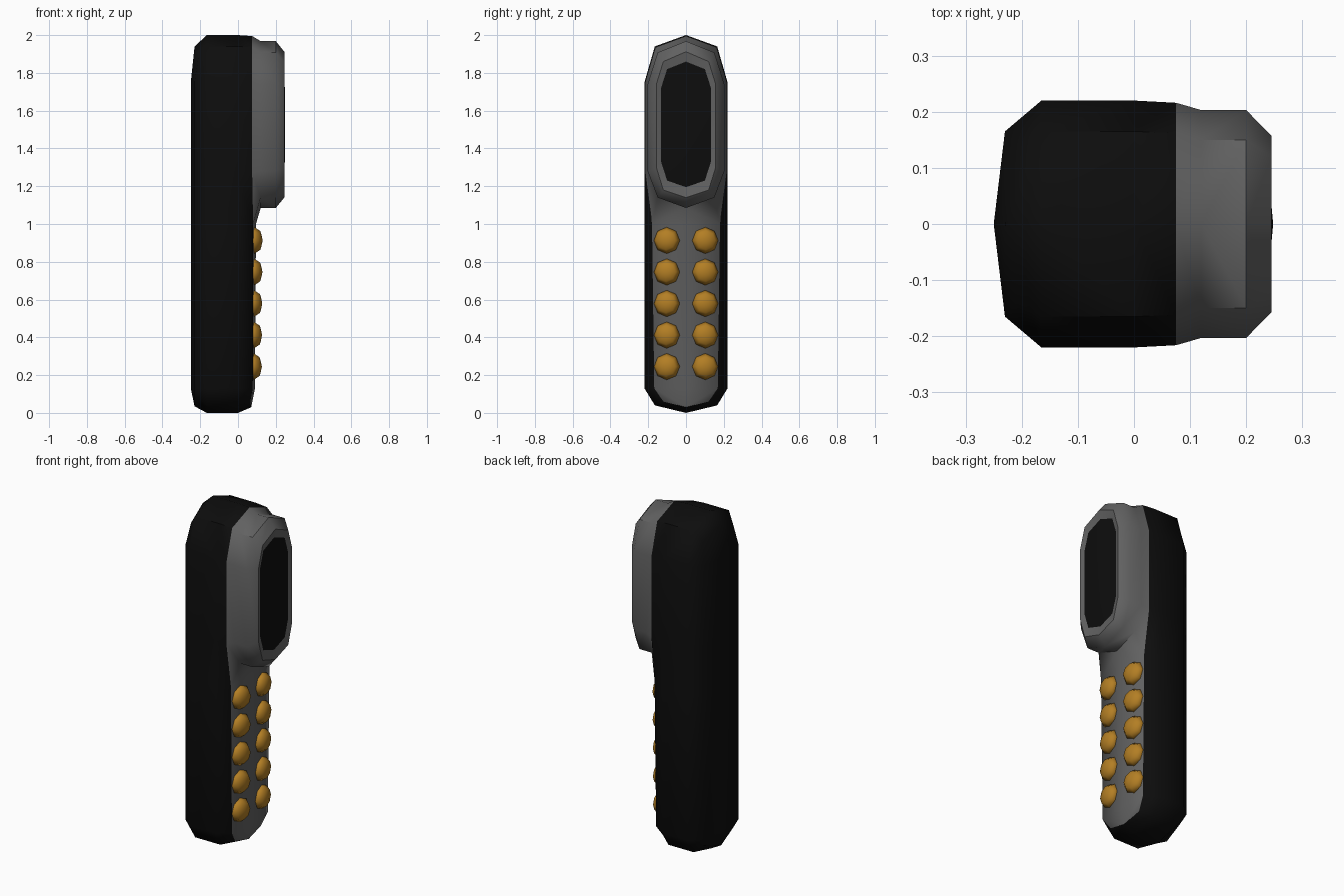
import bpy
import bmesh
from math import radians
from mathutils import Vector

if "Cube" in bpy.data.objects:
    bpy.data.objects.remove(bpy.data.objects["Cube"])


def material(name, rgb):
    m = bpy.data.materials.new(name)
    m.use_nodes = True
    m.diffuse_color = (*rgb, 1)
    m.node_tree.nodes["Principled BSDF"].inputs["Base Color"].default_value = (*rgb, 1)
    return m


black = material("matte black", (0.004, 0.004, 0.004))
grey = material("dark grey", (0.12, 0.12, 0.12))
amber = material("amber", (0.45, 0.21, 0.018))


def ring(bm, x, outline):
    """Half outline of (y, z) points at depth x; x may be one value per point."""
    xs = x if isinstance(x, list) else [x] * len(outline)
    return [bm.verts.new((px, y, z)) for px, (y, z) in zip(xs, outline)]


def bridge(bm, a, b, mat):
    for i in range(len(a) - 1):
        bm.faces.new((a[i], a[i + 1], b[i + 1], b[i])).material_index = mat


def cap(bm, loop, spine, mat):
    """Close a half outline onto its centre line."""
    bm.faces.new((loop[0], loop[1], loop[2], spine[0])).material_index = mat
    bridge(bm, loop[2:-2], spine, mat)
    bm.faces.new((loop[-3], loop[-2], loop[-1], spine[-1])).material_index = mat


def smooth(obj, angle):
    bpy.ops.object.select_all(action="DESELECT")
    obj.select_set(True)
    bpy.context.view_layer.objects.active = obj
    bpy.ops.object.shade_smooth_by_angle(angle=radians(angle))


def finish(bm, name, mats, angle, mirror=True):
    bmesh.ops.recalc_face_normals(bm, faces=bm.faces)
    # make sure open shells face outward
    inside = Vector((0, 0, 1))
    if sum(f.normal.dot(f.calc_center_median() - inside) * f.calc_area() for f in bm.faces) < 0:
        bmesh.ops.reverse_faces(bm, faces=bm.faces)
    me = bpy.data.meshes.new(name)
    bm.to_mesh(me)
    bm.free()
    obj = bpy.data.objects.new(name, me)
    bpy.context.collection.objects.link(obj)
    for m in mats:
        me.materials.append(m)
    smooth(obj, angle)
    if mirror:
        mod = obj.modifiers.new("Mirror", "MIRROR")
        mod.use_axis = (False, True, False)
    return obj


# Handset shell: rounded case, front panel and raised screen housing
bm = bmesh.new()
levels = [1.75, 1.27, 1.0, 0.13]
side = [(0, 2), (0.165, 1.94)] + [(0.22, z) for z in levels] + [(0.165, 0.04), (0, 0)]
rear = [(0, 1.94), (0.14, 1.88)] + [(0.165, z) for z in levels] + [(0.14, 0.08), (0, 0.035)]
edge = [(0, 1.995), (0.162, 1.935), (0.216, 1.75), (0.216, 1.27),
        (0.18, 1.0), (0.168, 0.13), (0.12, 0.06), (0, 0.03)]

rear_ring = ring(bm, [-0.23, -0.21] + [-0.23] * 4 + [-0.21, -0.23], rear)
back_ring = ring(bm, -0.165, side)
mid_ring = ring(bm, 0, side)
edge_ring = ring(bm, [0.075] * 4 + [0.08, 0.078, 0.065, 0.07], edge)
cap(bm, rear_ring, ring(bm, -0.25, [(0, z) for z in levels]), 0)
for a, b in ((rear_ring, back_ring), (back_ring, mid_ring), (mid_ring, edge_ring)):
    bridge(bm, a, b, 0)

# Raised housing around the screen
wall = [(0, 1.968), (0.15, 1.908), (0.203, 1.74), (0.203, 1.28), (0.15, 1.14), (0, 1.085)]
rim = [(0, 1.912), (0.12, 1.86), (0.157, 1.74), (0.157, 1.30), (0.12, 1.18), (0, 1.14)]
glass = [(0, 1.86), (0.1, 1.82), (0.132, 1.72), (0.132, 1.33), (0.1, 1.23), (0, 1.195)]
base_ring = ring(bm, 0.12, wall)
wall_ring = ring(bm, 0.2, wall)
rim_ring = ring(bm, 0.245, rim)
bridge(bm, base_ring, wall_ring, 1)
bridge(bm, wall_ring, rim_ring, 1)
bridge(bm, rim_ring, ring(bm, 0.236, glass), 1)

# Fillet between case edge and housing, then the keypad panel below it
panel_top, panel_low = ring(bm, [0.095, 0.09], [(0, 1.0), (0, 0.13)])
bridge(bm, edge_ring[:5] + [panel_top], base_ring, 1)
bridge(bm, edge_ring[4:6], [panel_top, panel_low], 1)
bm.faces.new((*edge_ring[5:], panel_low)).material_index = 1
finish(bm, "handset_shell", [black, grey], 50)

# Slightly domed screen
bm = bmesh.new()
cap(bm, ring(bm, 0.236, glass), ring(bm, 0.248, [(0, 1.72), (0, 1.33)]), 0)
finish(bm, "screen", [black], 50)

# Two columns of faceted round keys
for row in range(5):
    for name, s in (("left", 1), ("right", -1)):
        bpy.ops.mesh.primitive_uv_sphere_add(
            segments=8, ring_count=4, radius=1,
            location=(0.084 + row * 0.001, s * 0.102, 0.245 + row * 0.167),
            rotation=(0, radians(90), s * radians(8)))
        key = bpy.context.object
        key.name = f"key_{name}_{row + 1}"
        key.scale = (0.07, 0.07, 0.043)
        key.data.materials.append(amber)
        smooth(key, 60)
